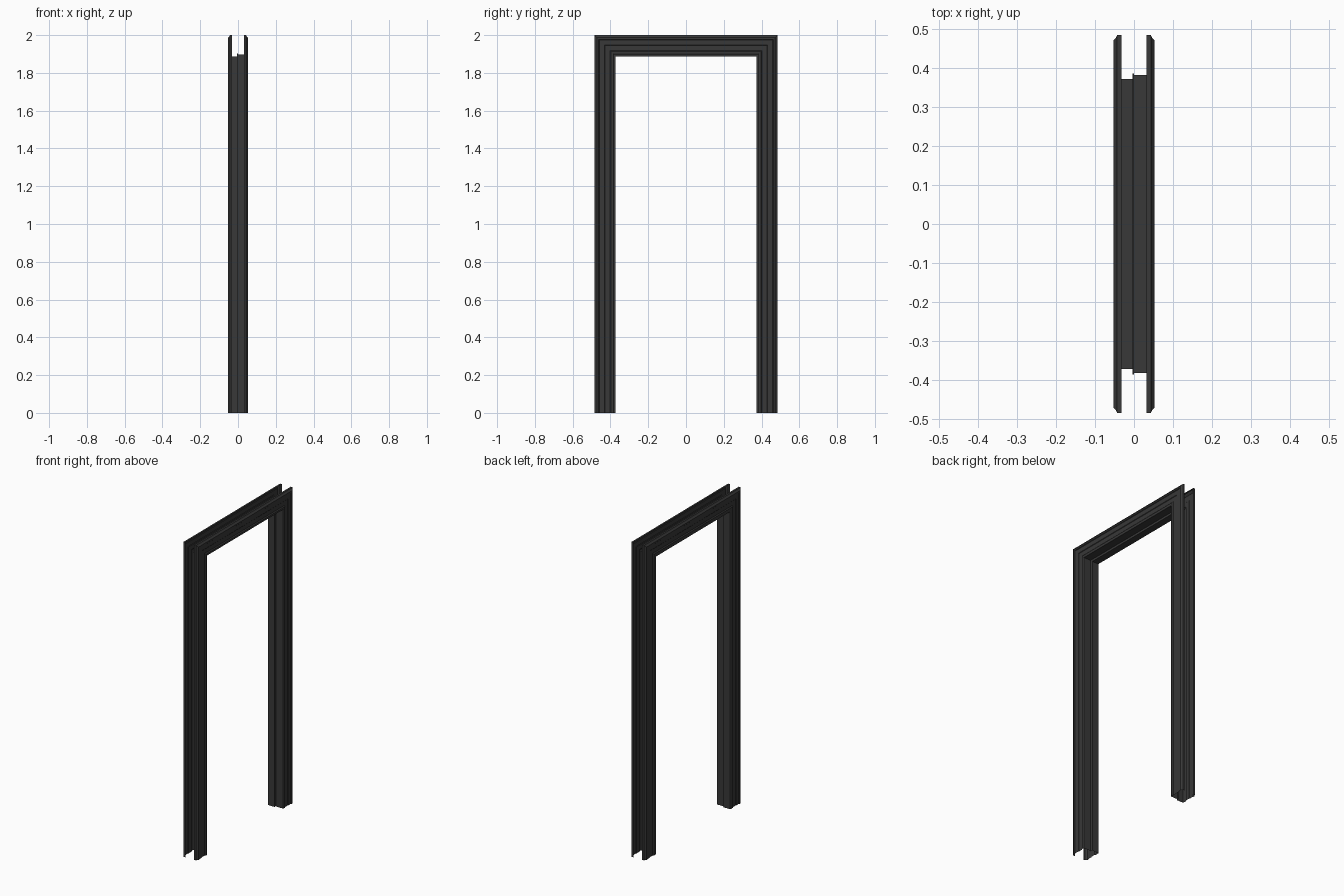
import bpy

if "Cube" in bpy.data.objects:
    bpy.data.objects.remove(bpy.data.objects["Cube"])

HALF_W, HEIGHT = 0.484, 2.0

dark = bpy.data.materials.new("dark_paint")
dark.diffuse_color = (0.04, 0.04, 0.04, 1)
dark.use_nodes = True
dark.node_tree.nodes["Principled BSDF"].inputs["Base Color"].default_value = dark.diffuse_color


def sweep_frame(name, profile):
    """Sweep an open (x, inset) profile up, across and down with mitred corners."""
    verts, faces = [], []
    for x, d in profile:
        y, z = HALF_W - d, HEIGHT - d
        verts += [(x, -y, 0), (x, -y, z), (x, y, z), (x, y, 0)]
    for i in range(len(profile) - 1):
        for k in range(3):
            a, b = 4 * i + k, 4 * (i + 1) + k
            faces.append((a, b, b + 1, a + 1))
    mesh = bpy.data.meshes.new(name)
    mesh.from_pydata(verts, [], faces)
    mesh.materials.append(dark)
    obj = bpy.data.objects.new(name, mesh)
    bpy.context.collection.objects.link(obj)
    return obj


# moulded casing: outer lip, chamfer, then shallow stepped bands
casing = [(0.0315, 0), (0.043, 0), (0.046, 0.006), (0.0525, 0.013),
          (0.0525, 0.022), (0.049, 0.025), (0.049, 0.052), (0.0465, 0.055),
          (0.0465, 0.082), (0.0515, 0.088)]
right_casing = casing + [(0.0515, 0.098), (0.049, 0.102)]
left_casing = casing + [(0.0515, 0.108), (0.049, 0.112)]

sweep_frame("right_casing", right_casing)
sweep_frame("left_casing", [(-x, d) for x, d in reversed(left_casing)])

# jamb lining: rebate, small seal groove and door stop
sweep_frame("jamb_lining", [(0.049, 0.102), (0.0, 0.102), (0.0, 0.098),
                            (-0.004, 0.098), (-0.004, 0.112), (-0.049, 0.112)])
